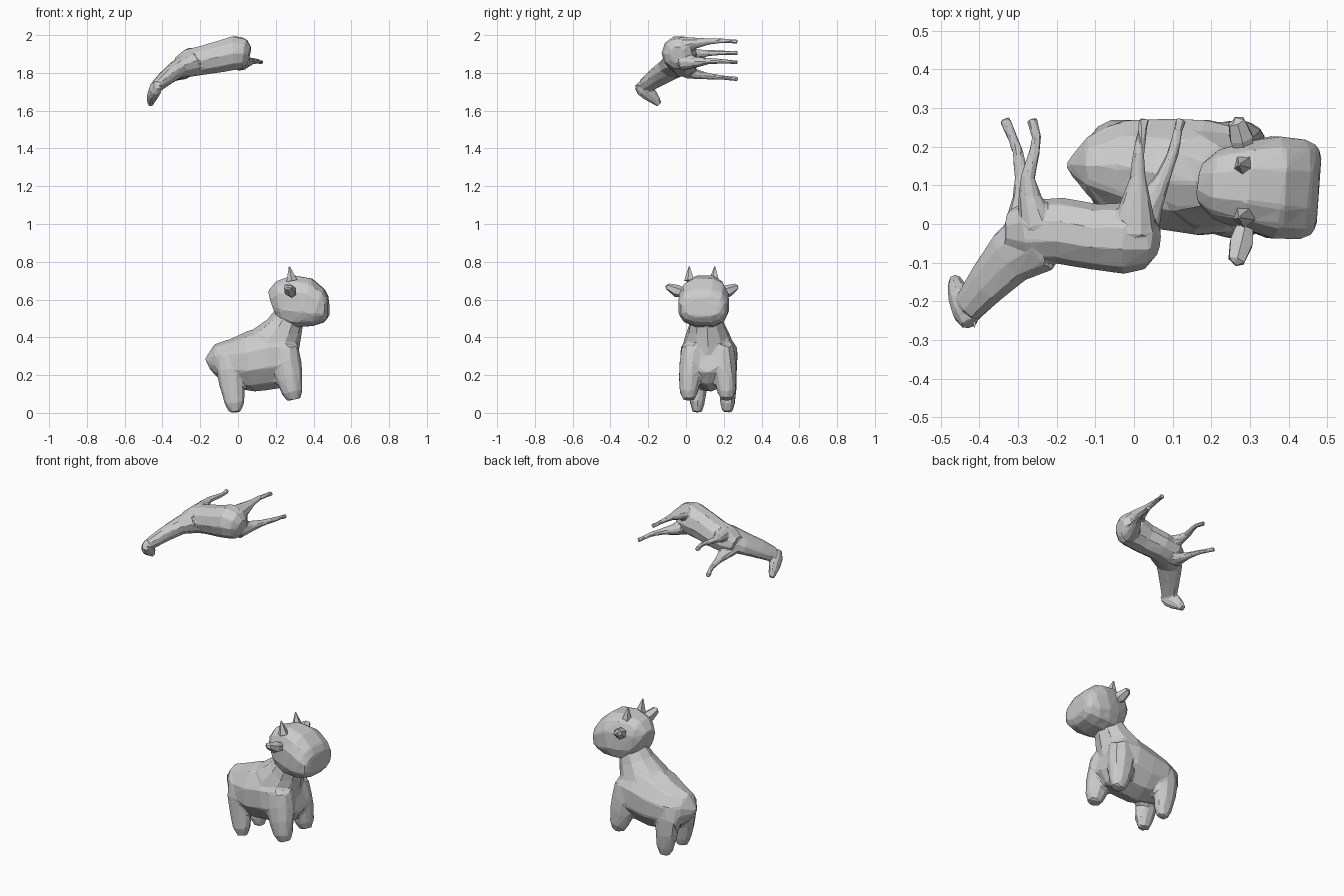
import bpy, bmesh
from mathutils import Vector
from math import cos, sin, tau, copysign


def loft(bm, sections, up, n=10, power=1.0):
    """Closed tube through (x, y, z, side radius, up radius) sections; power < 1 squares it."""
    def sq(v):
        return copysign(abs(v) ** power, v)
    pts = [Vector(s[:3]) for s in sections]
    rings = []
    for i, s in enumerate(sections):
        t = (pts[min(i + 1, len(pts) - 1)] - pts[max(i - 1, 0)]).normalized()
        side = t.cross(Vector(up)).normalized()
        u = side.cross(t)
        rings.append([bm.verts.new(pts[i] + side * s[3] * sq(cos(tau * (k + .5) / n))
                                   + u * s[4] * sq(sin(tau * (k + .5) / n))) for k in range(n)])
    for a, b in zip(rings, rings[1:]):
        for k in range(n):
            bm.faces.new((a[k], a[(k + 1) % n], b[(k + 1) % n], b[k]))
    bm.faces.new(rings[0])
    bm.faces.new(rings[-1])


def make(name, lofts, voxel=None, ratio=.1):
    """Build lofts as one object; optionally fuse them into a faceted skin."""
    bm = bmesh.new()
    for args in lofts:
        b = bmesh.new()
        loft(b, *args)
        bmesh.ops.recalc_face_normals(b, faces=b.faces)
        tmp = bpy.data.meshes.new("tmp")
        b.to_mesh(tmp)
        b.free()
        bm.from_mesh(tmp)
        bpy.data.meshes.remove(tmp)
    me = bpy.data.meshes.new(name)
    bm.to_mesh(me)
    bm.free()
    ob = bpy.data.objects.new(name, me)
    bpy.context.collection.objects.link(ob)
    if voxel:
        r = ob.modifiers.new("fuse", 'REMESH')
        r.mode = 'VOXEL'
        r.voxel_size = voxel
        d = ob.modifiers.new("facets", 'DECIMATE')
        d.ratio = ratio
    return ob


X, Y, Z = (1, 0, 0), (0, 1, 0), (0, 0, 1)

# --- Calf: torso, neck and four stubby legs fused together ---
torso = [(-.163, .15, .26, .02, .03), (-.12, .15, .28, .08, .085), (-.04, .15, .265, .125, .13),
         (.07, .13, .272, .15, .162), (.18, .12, .295, .157, .17),
         (.27, .115, .30, .14, .155), (.315, .112, .31, .08, .10)]
neck = [(.17, .118, .30, .14, .15), (.2, .115, .38, .13, .137),
        (.245, .11, .45, .1, .1), (.275, .105, .52, .08, .08)]
parts = [(torso, Z), (neck, X)]
for s in (-1, 1):
    parts.append(([(.25, .115 + s * .07, .35, .07, .07), (.255, .115 + s * .08, .26, .073, .082),
                   (.272, .115 + s * .095, .18, .06, .072),
                   (.287, .115 + s * .1, .11, .05, .056), (.295, .115 + s * .1, .07, .032, .036)], X))
    parts.append(([(-.035, .145 + s * .055, .3, .06, .08), (-.035, .145 + s * .07, .22, .058, .08),
                   (-.03, .145 + s * .078, .14, .048, .067),
                   (-.018, .14 + s * .08, .05, .04, .052), (-.015, .14 + s * .08, .003, .026, .03)], X))
make("calf_body", parts, .012, .06)

# Calf head with a broad blunt muzzle
make("calf_head", [([(.185, .105, .575, .06, .075), (.22, .10, .587, .095, .115),
                     (.29, .10, .59, .117, .142), (.36, .095, .583, .136, .135),
                     (.425, .09, .557, .133, .105), (.465, .088, .548, .118, .072),
                     (.479, .087, .548, .09, .04)], Z, 12, .75)], .012, .06)

# Calf horns and ears
for s, side in ((-1, "right"), (1, "left")):
    make("horn_" + side, [([(.285, .085 + s * .065, .70, .03, .03),
                            (.272, .085 + s * .068, .775, .003, .003)], X, 5)])
    make("ear_" + side, [([(.29, .09 + s * .08, .63, .02, .022), (.278, .087 + s * .135, .645, .034, .033),
                           (.265, .085 + s * .18, .668, .024, .018), (.258, .083 + s * .185, .67, .01, .008)], Z, 6)])

# --- Horse, turned on its side: back towards -y, legs towards +y ---
back = (0, -1, 0)
trunk = [(.06, -.045, 1.895, .045, .04), (.035, -.042, 1.90, .082, .075), (-.02, -.037, 1.905, .093, .093),
         (-.1, -.033, 1.885, .087, .085), (-.19, -.018, 1.866, .08, .086),
         (-.27, -.02, 1.85, .076, .083), (-.325, -.02, 1.838, .045, .055)]
horse_neck = [(-.25, -.04, 1.85, .068, .09), (-.32, -.085, 1.82, .05, .075),
              (-.38, -.155, 1.775, .042, .06), (-.428, -.215, 1.732, .034, .045)]
horse_head = [(-.425, -.258, 1.735, .022, .022), (-.436, -.228, 1.717, .043, .034),
              (-.45, -.192, 1.687, .04, .031), (-.46, -.16, 1.655, .026, .023),
              (-.464, -.143, 1.632, .016, .015)]
parts = [(trunk, back), (horse_neck, back), (horse_head, X)]
legs = [
    [(0, -.02, 1.945, .05, .06), (.005, .05, 1.958, .03, .042), (.01, .12, 1.966, .017, .021),
     (.012, .18, 1.97, .013, .015), (.022, .245, 1.967, .01, .012), (.027, .272, 1.966, .012, .015)],
    [(.015, -.02, 1.86, .05, .05), (.04, .05, 1.857, .03, .036), (.075, .12, 1.862, .017, .02),
     (.1, .18, 1.862, .013, .015), (.115, .245, 1.858, .01, .012), (.123, .272, 1.856, .012, .014)],
    [(-.25, .0, 1.89, .045, .05), (-.27, .07, 1.9, .025, .03), (-.275, .12, 1.905, .017, .019),
     (-.257, .19, 1.907, .012, .014), (-.252, .225, 1.906, .011, .013), (-.265, .272, 1.904, .012, .014)],
    [(-.285, .0, 1.805, .035, .05), (-.285, .07, 1.79, .025, .03), (-.29, .12, 1.782, .017, .019),
     (-.302, .19, 1.775, .012, .014), (-.313, .22, 1.772, .011, .013), (-.335, .272, 1.768, .012, .014)],
]
parts += [(leg, X) for leg in legs]
make("horse_body", parts, .006, .045)

# Horse ears
for x, z, side in ((-.413, 1.728, "left"), (-.443, 1.713, "right")):
    make("horse_ear_" + side, [([(x, -.235, z, .012, .01), (x, -.268, z + .006, .002, .002)], X, 4)])
